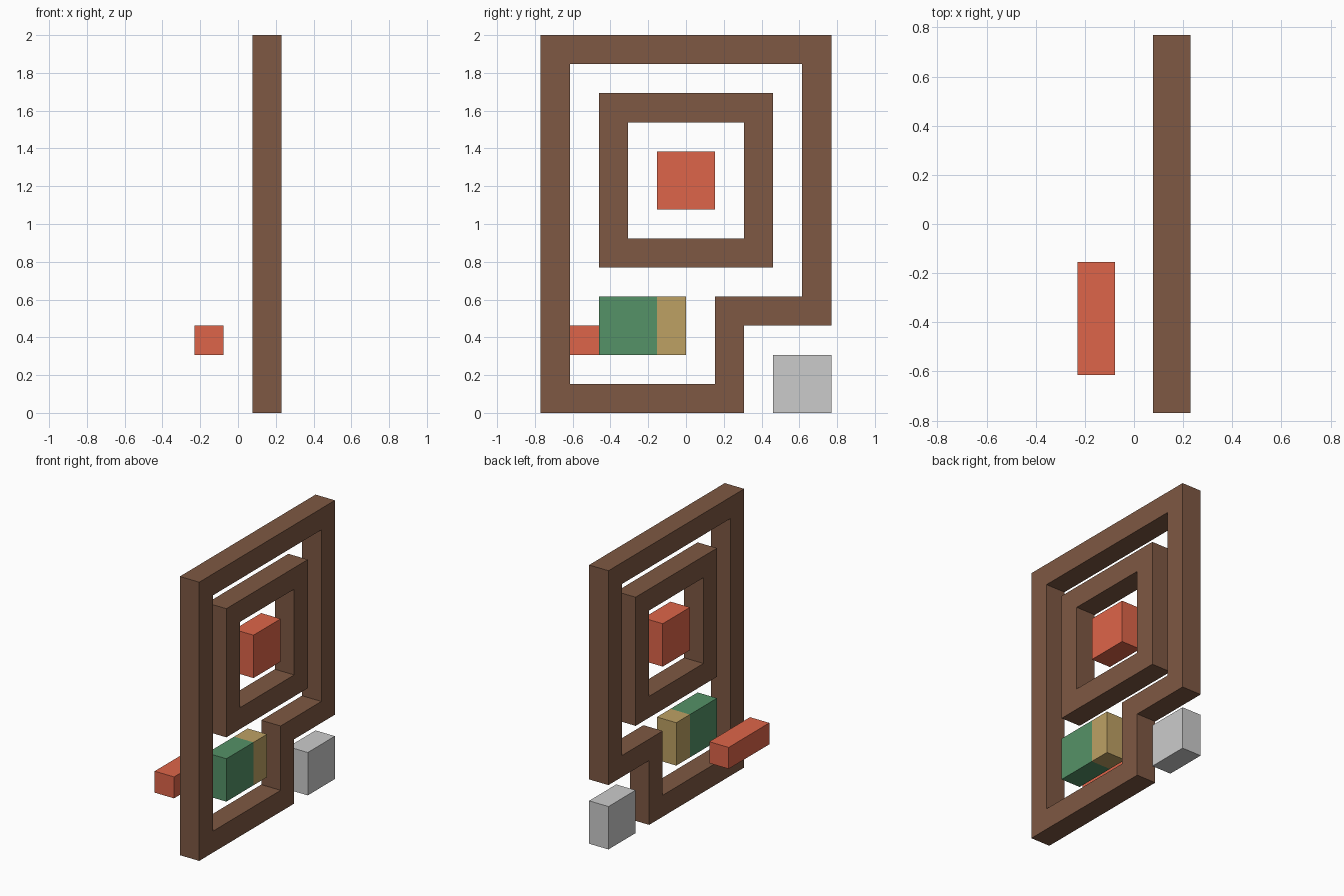
import bpy, bmesh

if "Cube" in bpy.data.objects:
    bpy.data.objects.remove(bpy.data.objects["Cube"])

U = 2 / 13            # one block of the grid the model is built on


def material(name, rgb):
    m = bpy.data.materials.new(name)
    m.diffuse_color = (*rgb, 1)
    m.use_nodes = True
    m.node_tree.nodes["Principled BSDF"].inputs["Base Color"].default_value = m.diffuse_color
    return m


BROWN = material("brown", (0.21, 0.098, 0.056))
RED = material("red", (0.73, 0.13, 0.067))
GREEN = material("green", (0.091, 0.287, 0.136))
TAN = material("tan", (0.51, 0.356, 0.127))


def finish(name, bm, mat):
    bmesh.ops.recalc_face_normals(bm, faces=bm.faces)
    mesh = bpy.data.meshes.new(name)
    bm.to_mesh(mesh)
    bm.free()
    ob = bpy.data.objects.new(name, mesh)
    bpy.context.collection.objects.link(ob)
    if mat:
        mesh.materials.append(mat)
    return ob


def frame(name, outer, inner, mat):
    """Flat band between two matching (y, z) outlines, one block thick."""
    bm = bmesh.new()
    out, inn = ([bm.verts.new((0.5 * U, y * U, z * U)) for y, z in loop]
                for loop in (outer, inner))
    n = len(out)
    for i in range(n):
        j = (i + 1) % n
        bm.faces.new((out[i], out[j], inn[j], inn[i]))
    solid = bmesh.ops.extrude_face_region(bm, geom=bm.faces[:], use_keep_orig=True)
    moved = [g for g in solid["geom"] if isinstance(g, bmesh.types.BMVert)]
    bmesh.ops.translate(bm, verts=moved, vec=(U, 0, 0))
    return finish(name, bm, mat)


def block(name, y0, y1, z0, z1, mat=None, x=1):
    """Box one block thick, centred on x."""
    bm = bmesh.new()
    cube = bmesh.ops.create_cube(bm, size=U)
    bmesh.ops.scale(bm, verts=cube["verts"], vec=(1, y1 - y0, z1 - z0))
    bmesh.ops.translate(bm, verts=cube["verts"],
                        vec=(x * U, (y0 + y1) / 2 * U, (z0 + z1) / 2 * U))
    return finish(name, bm, mat)


def rect(y0, y1, z0, z1):
    return [(y0, z0), (y1, z0), (y1, z1), (y0, z1)]


# Stepped outer frame and square inner frame
frame("outer_frame",
      [(-5, 0), (2, 0), (2, 3), (5, 3), (5, 13), (-5, 13)],
      [(-4, 1), (1, 1), (1, 4), (4, 4), (4, 12), (-4, 12)], BROWN)
frame("inner_frame", rect(-3, 3, 5, 11), rect(-2, 2, 6, 10), BROWN)

# Loose blocks within and beside the frames
block("centre_block", -1, 1, 7, 9, RED)
block("green_block", -3, -1, 2, 4, GREEN)
block("tan_block", -1, 0, 2, 4, TAN)
block("corner_block", 3, 5, 0, 2)

# Bar standing off behind the frame
block("side_bar", -4, -1, 2, 3, RED, x=-1)
